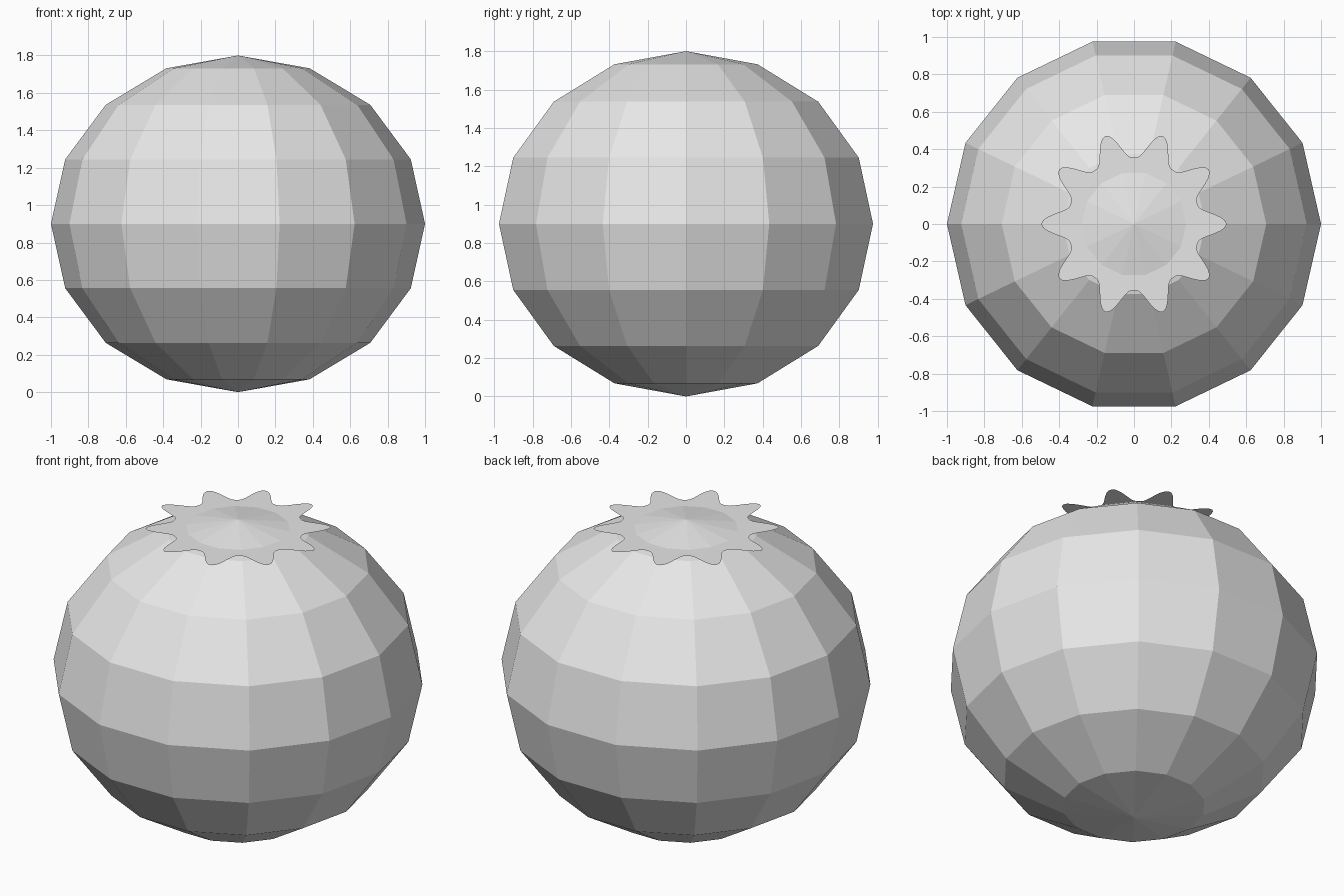
import bpy
import bmesh
from math import cos, sin, pi
from mathutils import Matrix

cube = bpy.data.objects.get("Cube")
if cube:
    bpy.data.objects.remove(cube)

HALF_HEIGHT = 0.9
CROWN_Z = 1.75
POINTS = 10
STEPS = 16

# Plain grey for everything
grey = bpy.data.materials.new("light grey")
grey.use_nodes = True
colour = (0.8, 0.8, 0.8, 1)
grey.diffuse_color = colour
grey.node_tree.nodes["Principled BSDF"].inputs["Base Color"].default_value = colour


def add_object(name, bm):
    mesh = bpy.data.meshes.new(name)
    bm.to_mesh(mesh)
    bm.free()
    mesh.materials.append(grey)
    obj = bpy.data.objects.new(name, mesh)
    bpy.context.collection.objects.link(obj)
    return obj


# Slightly squashed faceted body, with corners on the x axis
bm = bmesh.new()
place = (Matrix.Translation((0, 0, HALF_HEIGHT))
         @ Matrix.Diagonal((1, 1, HALF_HEIGHT, 1))
         @ Matrix.Rotation(pi / 2, 4, "Z"))
bmesh.ops.create_uvsphere(bm, u_segments=14, v_segments=8, radius=1, matrix=place)
add_object("fruit_body", bm)

# Flat leafy crown: a thin star with pointed tips and rounded valleys
bm = bmesh.new()
outline = []
count = POINTS * STEPS
for i in range(count):
    angle = 2 * pi * i / count
    wave = (1 + cos(POINTS * angle)) / 2
    radius = 0.355 + 0.14 * wave ** 1.5
    outline.append(bm.verts.new((radius * cos(angle), radius * sin(angle), CROWN_Z)))
bm.faces.new(outline)
add_object("leaf_crown", bm)
